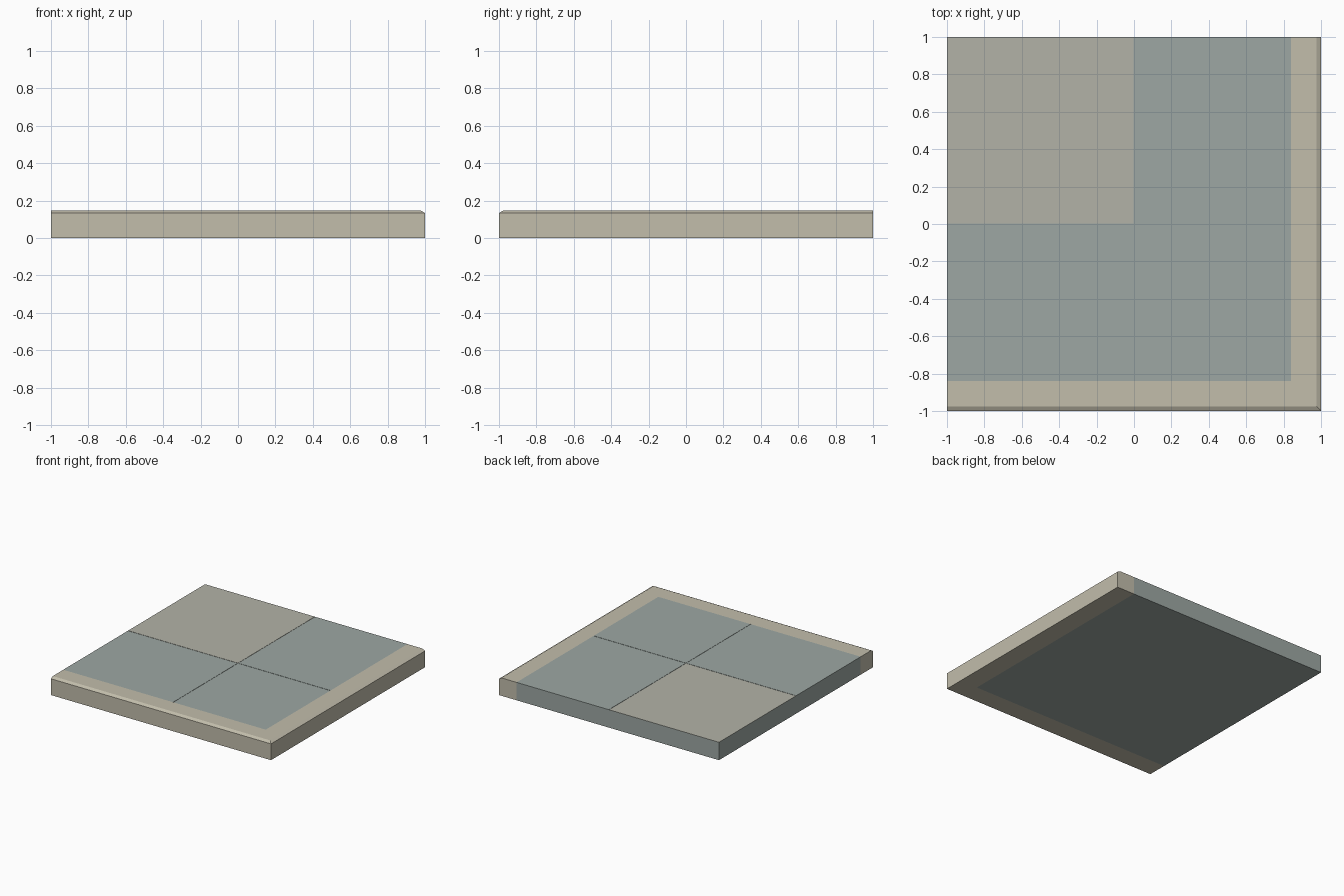
import bpy, bmesh

if "Cube" in bpy.data.objects:
    bpy.data.objects.remove(bpy.data.objects["Cube"])

H = 0.147      # overall height
IN = 0.84      # inner edge of the border
CX, CZ = 0.024, 0.013   # chamfer width and drop


def material(name, rgb):
    m = bpy.data.materials.new(name)
    m.diffuse_color = (*rgb, 1)
    m.use_nodes = True
    m.node_tree.nodes["Principled BSDF"].inputs["Base Color"].default_value = m.diffuse_color
    return m


def finish(name, bm, mat):
    bmesh.ops.recalc_face_normals(bm, faces=bm.faces)
    me = bpy.data.meshes.new(name)
    bm.to_mesh(me)
    bm.free()
    me.materials.append(mat)
    ob = bpy.data.objects.new(name, me)
    bpy.context.collection.objects.link(ob)
    return ob


def box(name, x0, x1, y0, y1, z0, z1, mat):
    bm = bmesh.new()
    bmesh.ops.create_cube(bm, size=1)
    for v in bm.verts:
        v.co = (x1 if v.co.x > 0 else x0, y1 if v.co.y > 0 else y0,
                z1 if v.co.z > 0 else z0)
    return finish(name, bm, mat)


beige = material("stone_border", (0.54, 0.51, 0.41))
grey = material("grey_paving", (0.34, 0.39, 0.37))
light = material("light_paving", (0.45, 0.45, 0.39))

# Slab beneath the paving
box("paving_base", -1, IN, -IN, 1, 0, H - 0.002, grey)

# Four thin paving tiles with hairline joints
G = 0.002
for i, (x0, x1) in enumerate(((-1, -G), (G, IN))):
    for j, (y0, y1) in enumerate(((-IN, -G), (G, 1))):
        mat = light if (i, j) == (0, 1) else grey
        box(f"paving_tile_{i}_{j}", x0, x1, y0, y1, H - 0.002, H, mat)

# Mitred L-shaped border, its profile swept along front and right edges
profile = [(IN, 0), (1, 0), (1, H - CZ), (1 - CX, H), (IN, H)]
bm = bmesh.new()
rings = [[bm.verts.new(p) for p in ring] for ring in (
    [(-1, -d, z) for d, z in profile],
    [(d, -d, z) for d, z in profile],
    [(d, 1, z) for d, z in profile])]
n = len(profile)
for a, b in zip(rings, rings[1:]):
    for k in range(n):
        bm.faces.new((a[k], a[(k + 1) % n], b[(k + 1) % n], b[k]))
bm.faces.new(rings[0])
bm.faces.new(rings[-1])
finish("corner_border", bm, beige)
